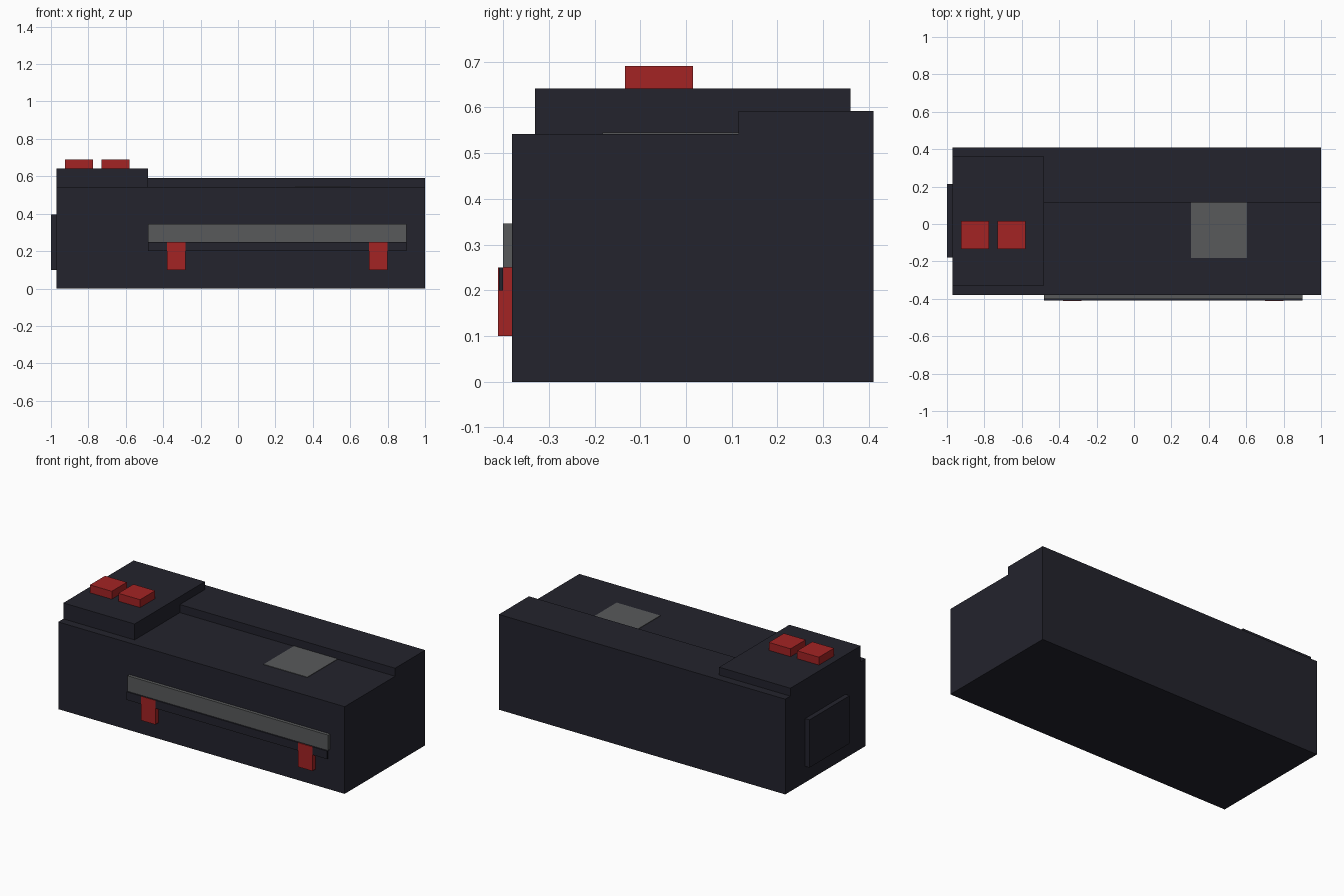
import bpy, bmesh

if "Cube" in bpy.data.objects:
    bpy.data.objects.remove(bpy.data.objects["Cube"])


def material(name, rgb):
    m = bpy.data.materials.new(name)
    m.diffuse_color = (*rgb, 1.0)
    m.use_nodes = True
    m.node_tree.nodes["Principled BSDF"].inputs["Base Color"].default_value = m.diffuse_color
    return m


DARK = material("dark navy", (0.0168, 0.0168, 0.026))
RED = material("red", (0.366, 0.0168, 0.0176))
GREY = material("grey", (0.098, 0.102, 0.105))


def extrude_x(name, profile, x0, x1, mat):
    """Extrude a closed (y, z) profile from x0 to x1."""
    bm = bmesh.new()
    face = bm.faces.new([bm.verts.new((x0, y, z)) for y, z in profile])
    ext = bmesh.ops.extrude_face_region(bm, geom=[face])
    verts = [v for v in ext["geom"] if isinstance(v, bmesh.types.BMVert)]
    bmesh.ops.translate(bm, verts=verts, vec=(x1 - x0, 0, 0))
    bmesh.ops.recalc_face_normals(bm, faces=bm.faces)
    mesh = bpy.data.meshes.new(name)
    bm.to_mesh(mesh)
    bm.free()
    mesh.materials.append(mat)
    obj = bpy.data.objects.new(name, mesh)
    bpy.context.collection.objects.link(obj)
    return obj


def box(name, x, y, z, mat):
    profile = [(y[0], z[0]), (y[1], z[0]), (y[1], z[1]), (y[0], z[1])]
    return extrude_x(name, profile, x[0], x[1], mat)


# Main casing with the raised ledge along the back
extrude_x("body", [(-0.38, 0), (0.41, 0), (0.41, 0.592), (0.115, 0.592),
                   (0.115, 0.542), (-0.38, 0.542)], -0.97, 1.0, DARK)

# Raised control block and its two buttons
box("control_block", (-0.97, -0.48), (-0.33, 0.36), (0.54, 0.641), DARK)
for i, x in enumerate((-0.925, -0.73)):
    box(f"button_{i + 1}", (x, x + 0.15), (-0.133, 0.015), (0.64, 0.69), RED)

# Thin plate on top
box("top_plate", (0.305, 0.605), (-0.183, 0.115), (0.54, 0.545), GREY)

# Front slot: grey rail, dark lip and two red tabs
box("front_rail", (-0.48, 0.9), (-0.40, -0.378), (0.25, 0.346), GREY)
box("front_lip", (-0.48, 0.9), (-0.409, -0.40), (0.2, 0.25), DARK)
for i, x in enumerate((-0.33, 0.75)):
    box(f"front_tab_{i + 1}", (x - 0.049, x + 0.049), (-0.411, -0.378), (0.1, 0.25), RED)

# Side panel on the left end
box("side_panel", (-1.0, -0.968), (-0.18, 0.215), (0.1, 0.397), DARK)
